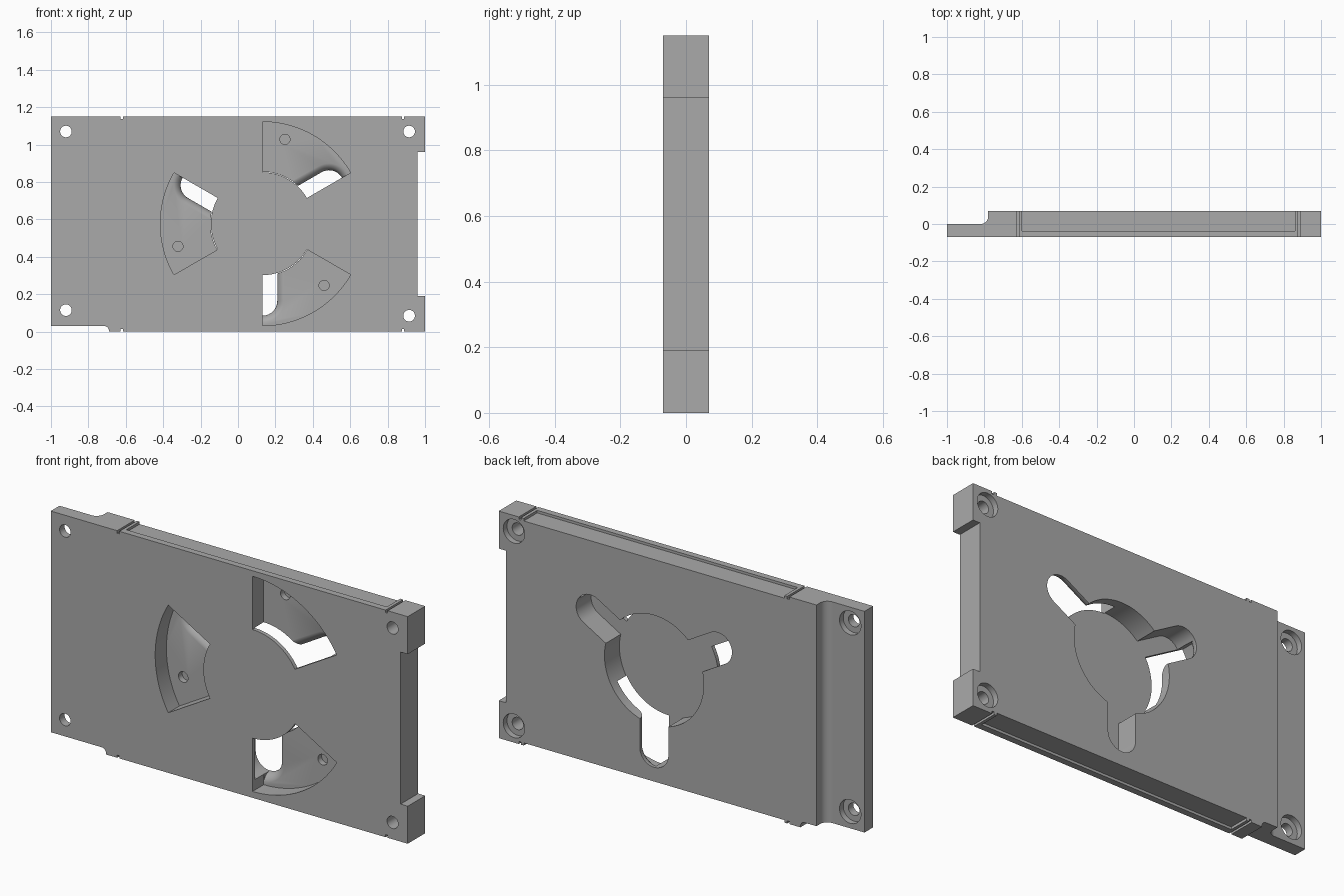
import bpy, bmesh
from math import sin, cos, pi, radians

old = bpy.data.objects.get("Cube")
if old:
    bpy.data.objects.remove(old, do_unlink=True)

H, T = 1.15, 0.07          # plate height, half thickness
CX, CZ = 0.13, 0.577       # centre of the mount pattern
FLOOR, SKIN = 0.02, -0.05  # depth of front pockets, depth of back recess
OUT = 0.1                  # cutters overshoot to here

grey = bpy.data.materials.new("mid grey")
grey.use_nodes = True
grey.diffuse_color = (0.4, 0.4, 0.4, 1)
grey.node_tree.nodes["Principled BSDF"].inputs["Base Color"].default_value = (0.4, 0.4, 0.4, 1)


def loft(name, sections):
    """Solid through matching loops of 3D points, capped at both ends."""
    bm = bmesh.new()
    rings = [[bm.verts.new(p) for p in s] for s in sections]
    n = len(rings[0])
    for a, b in zip(rings, rings[1:]):
        for i in range(n):
            j = (i + 1) % n
            bm.faces.new((a[i], a[j], b[j], b[i]))
    bm.faces.new(rings[0])
    bm.faces.new(rings[-1])
    bmesh.ops.recalc_face_normals(bm, faces=bm.faces)
    me = bpy.data.meshes.new(name)
    bm.to_mesh(me)
    bm.free()
    ob = bpy.data.objects.new(name, me)
    bpy.context.collection.objects.link(ob)
    return ob


def prism(name, pts, y0, y1):
    return loft(name, [[(x, y, z) for x, z in pts] for y in (y0, y1)])


def arc(cx, cz, r, a0, a1, n):
    return [(cx + r * cos(radians(a0 + (a1 - a0) * i / n)),
             cz + r * sin(radians(a0 + (a1 - a0) * i / n))) for i in range(n + 1)]


def disc(cx, cz, r, n=40):
    return arc(cx, cz, r, 0, 360, n)[:-1]


def rect(x0, x1, z0, z1):
    return [(x0, z0), (x1, z0), (x1, z1), (x0, z1)]


def turned(pts, deg):
    """Turn local (radial, sideways) points about the pattern centre."""
    c, s = cos(radians(deg)), sin(radians(deg))
    return [(CX + u * c - v * s, CZ + u * s + v * c) for u, v in pts]


# Plate outline with the lower left step and the notch in the right edge
outline = [(-1, 0.03)] + arc(-0.715, 0.005, 0.025, 90, 0, 6)
outline += [(-0.69, 0), (1, 0), (1, 0.19), (0.96, 0.19), (0.96, 0.96), (1, 0.96), (1, H), (-1, H)]
plate = prism("mounting_plate", outline, -T, T)


def cut(cutter):
    mod = plate.modifiers.new("cut", 'BOOLEAN')
    mod.operation = 'DIFFERENCE'
    mod.solver = 'EXACT'
    mod.object = cutter
    bpy.ops.object.select_all(action='DESELECT')
    bpy.context.view_layer.objects.active = plate
    plate.select_set(True)
    bpy.ops.object.modifier_apply(modifier=mod.name)
    bpy.data.objects.remove(cutter, do_unlink=True)


# Thin left flange with a rounded inner corner
flange = [(-1.1, 0)] + arc(-0.82, 0.04, 0.04, -90, 0, 10) + [(-0.78, OUT), (-1.1, OUT)]
cut(loft("flange_cutter", [[(x, y, z) for x, y in flange] for z in (-0.1, H + 0.1)]))

# Counterbored corner holes
for x, z, back in ((-0.92, 1.07, 0), (-0.92, 0.115, 0), (0.915, 1.07, T), (0.915, 0.085, T)):
    cut(prism("hole_cutter", disc(x, z, 0.031), -OUT, OUT))
    cut(prism("counterbore_cutter", disc(x, z, 0.06), back - 0.03, OUT))

# Shallow recess and end grooves on the top and bottom edges
for z0, z1 in ((-0.1, 0.013), (H - 0.013, H + 0.1)):
    cut(prism("edge_recess_cutter", rect(-0.6, 0.86, z0, z1), -0.037, OUT))
    for x in (-0.622, 0.882):
        cut(prism("edge_groove_cutter", rect(x - 0.006, x + 0.006, z0, z1), -OUT, OUT))

# Round recess in the back
cut(prism("round_recess_cutter", disc(CX, CZ, 0.278, 72), SKIN, OUT))

# Three sector pockets, each with a keyhole slot, rounded lip and blind hole
for a in (30, 150, 270):
    sector = arc(CX, CZ, 0.275, a, a + 60, 20) + arc(CX, CZ, 0.545, a + 60, a, 30)
    cut(prism("sector_cutter", sector, -OUT, FLOOR))

    w, end = 0.08, 0.412
    slot = [(0, -w)] + arc(end, 0, w, -90, 90, 20) + [(0, w)]
    cut(prism("slot_cutter", turned(slot, a), SKIN, OUT))

    lip = []
    for i in range(7):
        t = i / 6 * pi / 2
        r = 0.079 + 0.05 * (1 - sin(t))
        half = [(0.2, 0.001)] + arc(end, 0.001, r, 0, 90, 12) + [(0.2, r)]
        y = FLOOR - 0.002 + 0.05 * (1 - cos(t))
        lip.append([(x, y, z) for x, z in turned(half, a)])
    cut(loft("lip_cutter", lip))

    hx, hz = turned([(0.467, 0)], a + 45)[0]
    cut(prism("blind_hole_cutter", disc(hx, hz, 0.027, 24), 0, FLOOR + 0.03))

plate.data.materials.clear()
plate.data.materials.append(grey)
for p in plate.data.polygons:
    p.material_index = 0
bpy.ops.object.select_all(action='DESELECT')
plate.select_set(True)
bpy.context.view_layer.objects.active = plate
bpy.ops.object.shade_smooth_by_angle(angle=radians(30))
